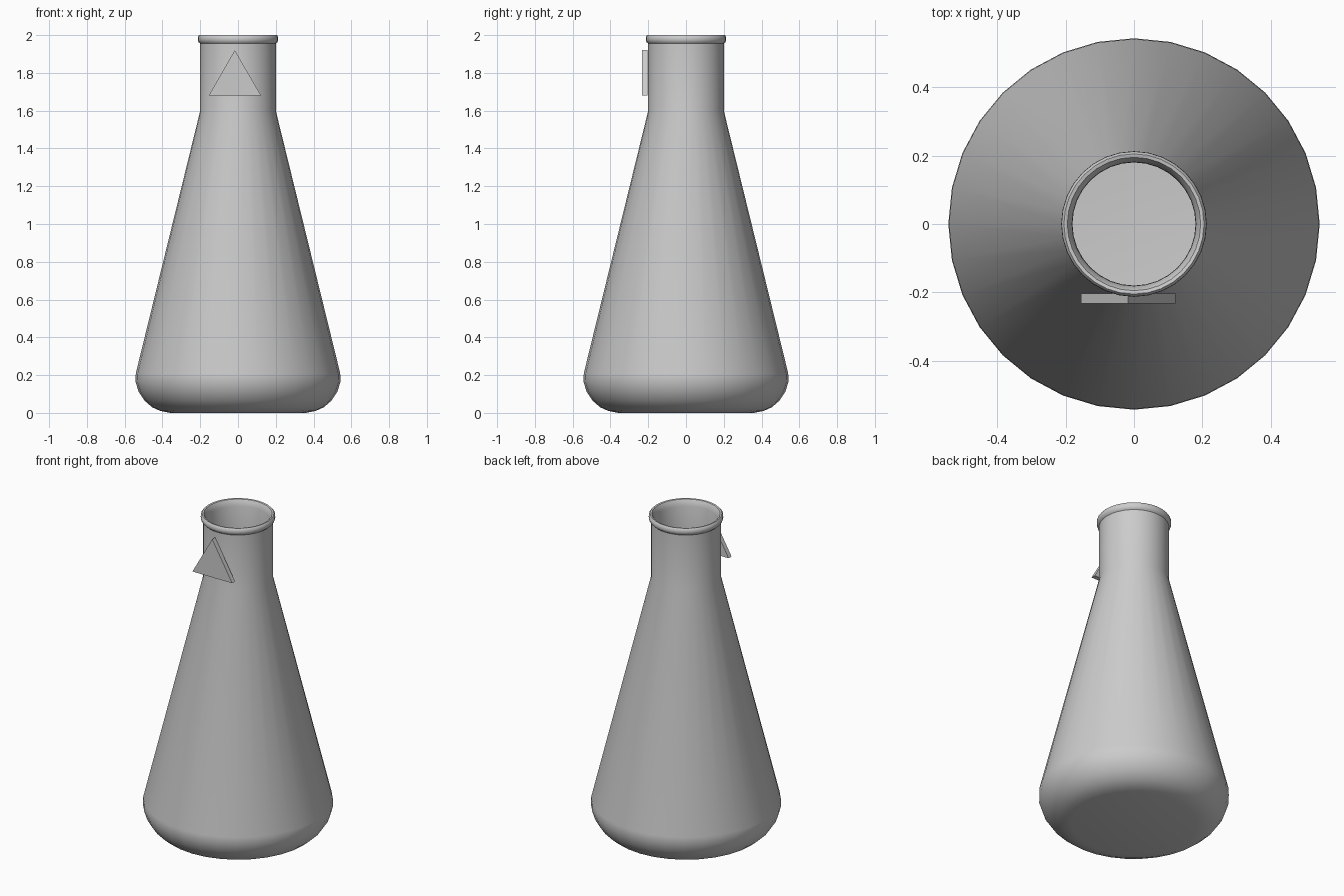
import bpy, bmesh, math

if "Cube" in bpy.data.objects:
    bpy.data.objects.remove(bpy.data.objects["Cube"])

SIDES = 32


def finish(bm, name, smooth=False):
    bmesh.ops.recalc_face_normals(bm, faces=bm.faces)
    mesh = bpy.data.meshes.new(name)
    bm.to_mesh(mesh)
    bm.free()
    obj = bpy.data.objects.new(name, mesh)
    bpy.context.collection.objects.link(obj)
    if smooth:
        bpy.ops.object.select_all(action='DESELECT')
        obj.select_set(True)
        bpy.context.view_layer.objects.active = obj
        bpy.ops.object.shade_smooth_by_angle(angle=math.radians(40))
    return obj


def lathe(name, profile):
    """Revolve an (r, z) profile about z, capping both open ends."""
    bm = bmesh.new()
    rings = []
    for r, z in profile:
        rings.append([bm.verts.new((r * math.cos(2 * math.pi * i / SIDES),
                                    r * math.sin(2 * math.pi * i / SIDES), z))
                      for i in range(SIDES)])
    for a, b in zip(rings, rings[1:]):
        for i in range(SIDES):
            j = (i + 1) % SIDES
            bm.faces.new((a[i], a[j], b[j], b[i]))
    bm.faces.new(rings[0])
    bm.faces.new(rings[-1])
    return finish(bm, name, smooth=True)


# Hollow conical flask: outer wall, rolled lip, then inner wall to the floor
outer = [(0.36, 0), (0.41, 0.01), (0.455, 0.03), (0.495, 0.065),
         (0.525, 0.11), (0.543, 0.165), (0.541, 0.21), (0.2, 1.6), (0.2, 1.955)]
lip = [(0.209, 1.963), (0.213, 1.975), (0.212, 1.992), (0.205, 2.0),
       (0.195, 1.998), (0.188, 1.985), (0.181, 1.96)]
inner = [(0.18, 1.6), (0.521, 0.21), (0.523, 0.165), (0.505, 0.12),
         (0.48, 0.08), (0.445, 0.048), (0.405, 0.028), (0.36, 0.02)]
lathe("flask", outer + lip + inner)

# Triangular tag on the front of the neck
bm = bmesh.new()
tri = [(-0.155, 1.68), (0.122, 1.68), (-0.017, 1.92)]
face = bm.faces.new([bm.verts.new((x, -0.232, z)) for x, z in tri])
ext = bmesh.ops.extrude_face_region(bm, geom=[face], use_keep_orig=True)
bmesh.ops.translate(bm, vec=(0, 0.029, 0),
                    verts=[e for e in ext["geom"] if isinstance(e, bmesh.types.BMVert)])
finish(bm, "triangle_tag")
